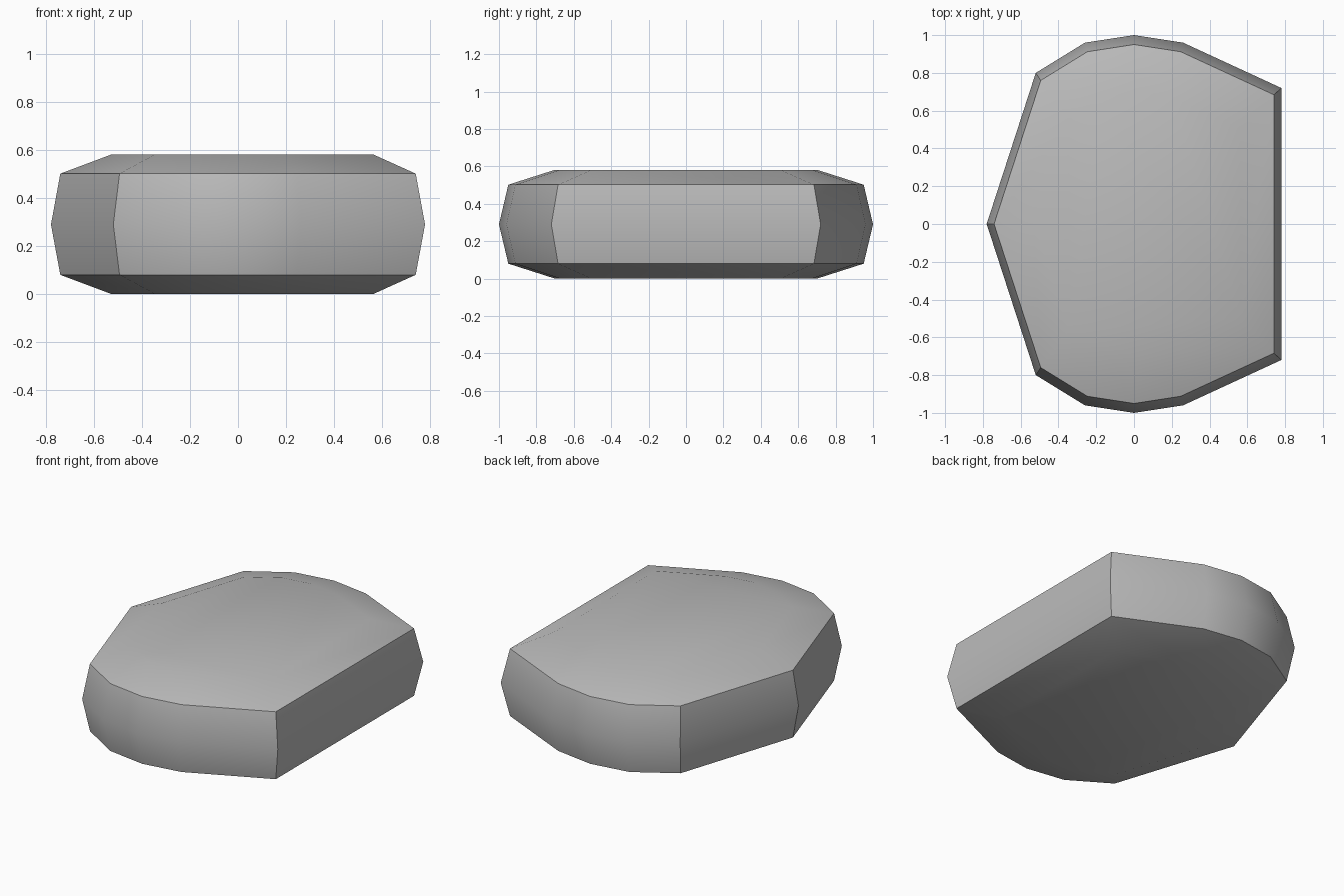
import bpy
import bmesh
import math

cube = bpy.data.objects.get("Cube")
if cube:
    bpy.data.objects.remove(cube, do_unlink=True)

# Plain grey stone
grey = bpy.data.materials.new("stone_grey")
grey.use_nodes = True
colour = (0.5, 0.5, 0.5, 1)
grey.diffuse_color = colour
grey.node_tree.nodes["Principled BSDF"].inputs["Base Color"].default_value = colour

# Half outline seen from above, mirrored across y
half = [(-0.52, 0.80), (-0.26, 0.96), (0, 1), (0.26, 0.96), (0.78, 0.72)]
outline = [(-0.78, 0)] + half + [(x, -y) for x, y in reversed(half)]

# Stacked rings: height, outline scale, x shift
rings = [(0, 0.70, 0.018), (0.08, 0.95, 0), (0.29, 1, 0),
         (0.502, 0.95, 0), (0.582, 0.70, 0.018)]

bm = bmesh.new()
loops = [[bm.verts.new((x * s + dx, y * s, z)) for x, y in outline]
         for z, s, dx in rings]
count = len(outline)
for low, high in zip(loops, loops[1:]):
    for i in range(count):
        j = (i + 1) % count
        bm.faces.new((low[i], low[j], high[j], high[i]))

# Flat caps
bm.faces.new(loops[0])
bm.faces.new(loops[-1])
bmesh.ops.recalc_face_normals(bm, faces=bm.faces)

mesh = bpy.data.meshes.new("stone_slab")
bm.to_mesh(mesh)
bm.free()
mesh.materials.append(grey)
slab = bpy.data.objects.new("stone_slab", mesh)
bpy.context.collection.objects.link(slab)

# Smooth the shallow bends, keep the rim and corners sharp
bpy.ops.object.select_all(action="DESELECT")
slab.select_set(True)
bpy.context.view_layer.objects.active = slab
bpy.ops.object.shade_smooth_by_angle(angle=math.radians(30))
